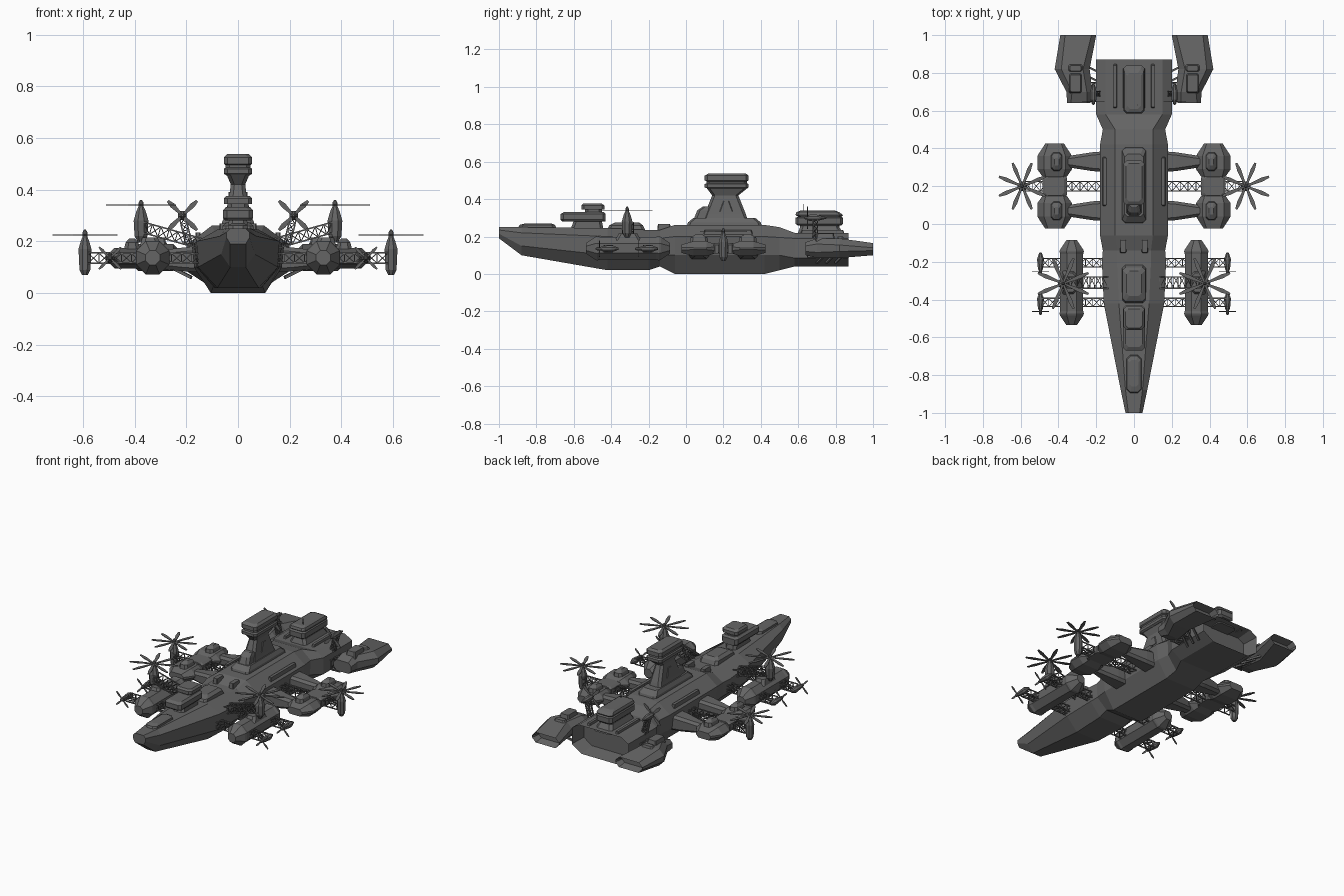
import bpy, bmesh, math
from mathutils import Vector

if bpy.data.objects.get("Cube"):
    bpy.data.objects.remove(bpy.data.objects["Cube"])

metal = bpy.data.materials.new("gunmetal_grey")
metal.use_nodes = True
COLOUR = (0.13, 0.13, 0.13, 1)
metal.diffuse_color = COLOUR
metal.node_tree.nodes["Principled BSDF"].inputs["Base Color"].default_value = COLOUR


def finish(bm, name, mirror=False):
    """Turn a bmesh into a flat shaded object, optionally mirrored across x."""
    bmesh.ops.recalc_face_normals(bm, faces=bm.faces)
    mesh = bpy.data.meshes.new(name)
    bm.to_mesh(mesh)
    bm.free()
    mesh.materials.append(metal)
    obj = bpy.data.objects.new(name, mesh)
    bpy.context.scene.collection.objects.link(obj)
    if mirror:
        obj.modifiers.new("mirror", 'MIRROR').use_mirror_merge = False
    return obj


def loft(bm, rings):
    """Skin a list of equal rings of points; returns the last cap."""
    rows = [[bm.verts.new(p) for p in ring] for ring in rings]
    n = len(rows[0])
    for a, b in zip(rows, rows[1:]):
        for i in range(n):
            j = (i + 1) % n
            bm.faces.new((a[i], a[j], b[j], b[i]))
    bm.faces.new(rows[0][::-1])
    return bm.faces.new(rows[-1])


def hollow(bm, cap, rim, depth):
    """Sink an engine opening into a rear cap."""
    bmesh.ops.recalc_face_normals(bm, faces=bm.faces)
    bmesh.ops.inset_region(bm, faces=[cap], thickness=rim, use_even_offset=True)
    bmesh.ops.translate(bm, verts=cap.verts[:], vec=(0, -depth, 0))


def chamfered(u0, u1, v0, v1, c):
    """Rectangle with cut corners, as (u, v) pairs."""
    return [(u0 + c, v0), (u1 - c, v0), (u1, v0 + c), (u1, v1 - c),
            (u1 - c, v1), (u0 + c, v1), (u0, v1 - c), (u0, v0 + c)]


def stack(bm, levels, x=0, cut=0.015):
    """Block built upward from levels of (z, rear y, front y, half width)."""
    loft(bm, [[(u, v, z) for u, v in chamfered(x - w, x + w, y0, y1, min(cut, w / 2))]
              for z, y0, y1, w in levels])


def block(name, levels, x=0, cut=0.015):
    bm = bmesh.new()
    stack(bm, levels, x, cut)
    return finish(bm, name, x != 0)


def frame(axis):
    side = axis.cross(Vector((0, 0, 1)))
    side = side.normalized() if side.length > 0.01 else Vector((1, 0, 0))
    return side, side.cross(axis).normalized()


def spindle(bm, centre, axis, profile, sides=8):
    """Turned body from (distance along axis, radius) pairs."""
    c, axis = Vector(centre), Vector(axis)
    s, t = frame(axis)
    turn = [(i + 0.5) * math.tau / sides for i in range(sides)]
    loft(bm, [[c + axis * d + (s * math.cos(a) + t * math.sin(a)) * r for a in turn]
              for d, r in profile])


def beam(bm, p, q, r=0.003):
    p, q = Vector(p), Vector(q)
    spindle(bm, p, (q - p).normalized(), [(0, r), ((q - p).length, r)], 4)


def truss(bm, p, q, w, h, bays):
    """Open girder: four chords with zigzag bracing on each side."""
    p, q = Vector(p), Vector(q)
    s, t = frame((q - p).normalized())
    corners = [s * w + t * h, t * h - s * w, -s * w - t * h, s * w - t * h]
    for i, a in enumerate(corners):
        b = corners[(i + 1) % 4]
        beam(bm, p + a, q + a, 0.004)
        for k in range(bays):
            lo, hi = p.lerp(q, k / bays), p.lerp(q, (k + 1) / bays)
            beam(bm, lo + a, hi + b, 0.0025)
            beam(bm, lo + a, lo + b, 0.0025)


def propeller(bm, centre, axis, radius, blades, width):
    """Thin paddle blades around a small hub."""
    c, axis = Vector(centre), Vector(axis)
    s, t = frame(axis)
    for i in range(blades):
        a = (i + 0.5) * math.tau / blades
        out, across = s * math.cos(a) + t * math.sin(a), t * math.cos(a) - s * math.sin(a)
        loft(bm, [[c + out * radius * f + across * u * w * width + axis * v * 0.002
                   for u, v in ((1, 1), (-1, 1), (-1, -1), (1, -1))]
                  for f, w in ((0, 0.4), (0.7, 1), (1, 0.5))])
    spindle(bm, c, axis, [(-0.01, 0.01), (0.01, 0.01), (0.02, 0.004)])


# Main hull: y, then width and height from deck edge to keel edge
HULL = [
    (-1, .03, .25, .045, .235, .045, .215, .03, .19),
    (-.88, .045, .25, .07, .22, .065, .15, .03, .1),
    (-.42, .08, .245, .16, .2, .155, .1, .08, .02),
    (-.2, .09, .235, .17, .19, .16, .1, .09, .02),
    (-.14, .09, .235, .165, .19, .16, .1, .09, .04),
    (-.06, .1, .262, .18, .2, .17, .1, .105, 0),
    (.42, .1, .262, .18, .2, .17, .1, .105, 0),
    (.5, .1, .25, .165, .195, .16, .1, .1, .02),
    (.58, .15, .22, .2, .19, .2, .085, .13, .04),
    (.87, .15, .22, .2, .19, .2, .085, .13, .04)]
bm = bmesh.new()
rings = []
for y, *r in HULL:
    half = list(zip(r[::2], r[1::2]))
    rings.append([(x, y, z) for x, z in half] + [(-x, y, z) for x, z in half[::-1]])
hollow(bm, loft(bm, rings), 0.015, 0.1)
finish(bm, "hull")

# Command tower
block("tower_base", [(.24, 0, .41, .066), (.275, .01, .4, .062), (.3, .04, .37, .05)])
block("tower_neck", [(.29, .09, .33, .045), (.32, .1, .32, .04),
                     (.42, .14, .28, .028), (.46, .11, .33, .045)])
block("tower_head", [(.455, .12, .32, .045), (.462, .1, .335, .055), (.48, .1, .335, .055),
                     (.485, .11, .325, .048), (.495, .11, .325, .048), (.5, .1, .335, .055),
                     (.525, .1, .335, .055), (.537, .12, .32, .042)])
block("tower_front_step", [(.29, .04, .14, .04), (.34, .06, .14, .034), (.36, .09, .14, .028)])
block("tower_vent", [(.335, .18, .25, .042), (.39, .2, .23, .036)], cut=.004)

# Foredeck: cabin, gun turret, bow pad and hatches
block("fore_cabin", [(.22, -.43, -.21, .065), (.26, -.41, -.23, .06), (.275, -.38, -.25, .04)])
block("turret_post", [(.23, -.62, -.44, .04), (.285, -.6, -.45, .035)])
block("turret_body", [(.28, -.66, -.43, .05), (.29, -.67, -.43, .058),
                      (.32, -.67, -.43, .058), (.332, -.65, -.44, .045)])
block("turret_cap_neck", [(.33, -.54, -.45, .04), (.35, -.54, -.45, .04)])
block("turret_cap", [(.345, -.56, -.435, .055), (.365, -.56, -.435, .055),
                     (.376, -.55, -.45, .045)])
block("bow_pad", [(.24, -.9, -.69, .04), (.262, -.89, -.7, .038), (.27, -.86, -.72, .024)], cut=.03)
block("deck_hatch", [(.22, -.155, -.08, .017), (.268, -.15, -.085, .014)], .057, .004)

# Aft turret and deck rails
block("aft_turret_post", [(.2, .59, .85, .065), (.25, .61, .82, .045), (.265, .61, .82, .045)])
block("aft_turret_body", [(.258, .6, .83, .045), (.268, .585, .84, .056), (.3, .585, .84, .056),
                          (.305, .6, .83, .05), (.315, .585, .84, .056),
                          (.33, .59, .82, .05), (.338, .61, .8, .036)])
block("aft_deck_rail", [(.21, .61, .85, .011), (.235, .62, .84, .008)], .1, .004)
block("side_rail", [(.2, .09, .36, .012), (.235, .1, .35, .009)], .155, .004)
bm = bmesh.new()
beam(bm, (0.02, .63, .33), (0.02, .63, .375), .002)
finish(bm, "aft_mast")

# Rear engine nacelles with open exhausts
bm = bmesh.new()
cap = loft(bm, [[(x, y, z) for x, z in chamfered(x0, x1, z0, z1, c)]
                for y, x0, x1, z0, z1, c in ((.64, .23, .354, .1, .17, .02),
                                             (.7, .22, .358, .085, .19, .03),
                                             (.82, .235, .42, .085, .19, .035),
                                             (1, .2, .39, .1, .165, .025))])
hollow(bm, cap, .012, .05)
finish(bm, "engine_nacelle", True)
block("nacelle_box", [(.17, .69, .8, .035), (.215, .7, .79, .028)], .31, .006)
block("nacelle_cap", [(.17, .8, .85, .05), (.2, .81, .84, .03)], .31, .008)
bm = bmesh.new()
for y in (.67, .73):
    truss(bm, (.17, y, .12), (.27, y, .12), .02, .03, 3)
for y in (.7, .75, .8):
    beam(bm, (.18, y, .06), (.26, y + .04, .1), .008)
finish(bm, "nacelle_struts", True)

# Aft propellers on masts
bm = bmesh.new()
hub = (.215, .65, .3)
spindle(bm, hub, (0, 1, 0), [(-.01, .008), (.01, .018), (.05, .018), (.1, .005)])
propeller(bm, hub, (0, -1, 0), .08, 4, .01)
truss(bm, (.19, .69, .19), (.215, .69, .295), .012, .012, 4)
finish(bm, "aft_propeller", True)

# Midship pods with arms
for label, y in (("front", .07), ("rear", .33)):
    sign = 1 if label == "rear" else -1
    bm = bmesh.new()
    loft(bm, [[(x, y + sign * d, z) for x, z in chamfered(.42 - w, .42 + w, .135 - h, .135 + h, c)]
              for d, w, h, c in ((-.085, .06, .025, .015), (-.04, .092, .04, .035),
                                 (.03, .092, .04, .035), (.095, .05, .022, .015))])
    loft(bm, [[(x, u, z) for u, z in chamfered(y - w, y + w, .13 - h, .13 + h, .015)]
              for x, w, h in ((.15, .055, .05), (.22, .05, .045), (.35, .03, .03))])
    stack(bm, [(.165, y - .05, y + .05, .032), (.195, y - .045, y + .045, .025),
               (.21, y - .02, y + .02, .012)], .41)
    finish(bm, label + "_mid_pod", True)
block("mid_pod_link", [(.11, .14, .26, .065), (.155, .14, .26, .065), (.165, .15, .25, .05)], .42)

# Outrigger lift rotors amidships
bm = bmesh.new()
truss(bm, (.16, .2, .135), (.58, .2, .135), .025, .02, 10)
spindle(bm, (.592, .2, 0), (0, 0, 1), [(.07, .012), (.09, .023), (.17, .027), (.2, .018), (.228, .006)])
propeller(bm, (.592, .2, .225), (0, 0, 1), .133, 8, .011)
finish(bm, "outrigger_rotor", True)

# Forward pods
bm = bmesh.new()
spindle(bm, (.33, -.31, .137), (0, 1, 0), [(-.225, .03), (-.175, .066), (-.165, .07), (-.15, .066),
                                         (.15, .066), (.165, .07), (.175, .066), (.225, .03)])
finish(bm, "forward_pod", True)
block("forward_pod_saddle", [(.18, -.38, -.24, .04), (.215, -.36, -.26, .03)], .34)

# Forward lift rotors
bm = bmesh.new()
truss(bm, (.14, -.31, .19), (.37, -.31, .255), .03, .02, 7)
spindle(bm, (.375, -.315, 0), (0, 0, 1), [(.195, .012), (.22, .027), (.28, .031), (.315, .02), (.345, .006)])
propeller(bm, (.375, -.315, .34), (0, 0, 1), .145, 8, .011)
finish(bm, "forward_rotor", True)

# Small pusher propellers outboard of the forward pods
bm = bmesh.new()
for y in (-.205, -.415):
    truss(bm, (.14, y, .135), (.49, y, .135), .022, .018, 9)
    spindle(bm, (.495, y, .135), (0, 1, 0), [(-.05, .006), (-.03, .015), (.02, .02), (.055, .006)])
    propeller(bm, (.495, y - .048, .135), (0, -1, 0), .06, 4, .006)
finish(bm, "pusher_propellers", True)
